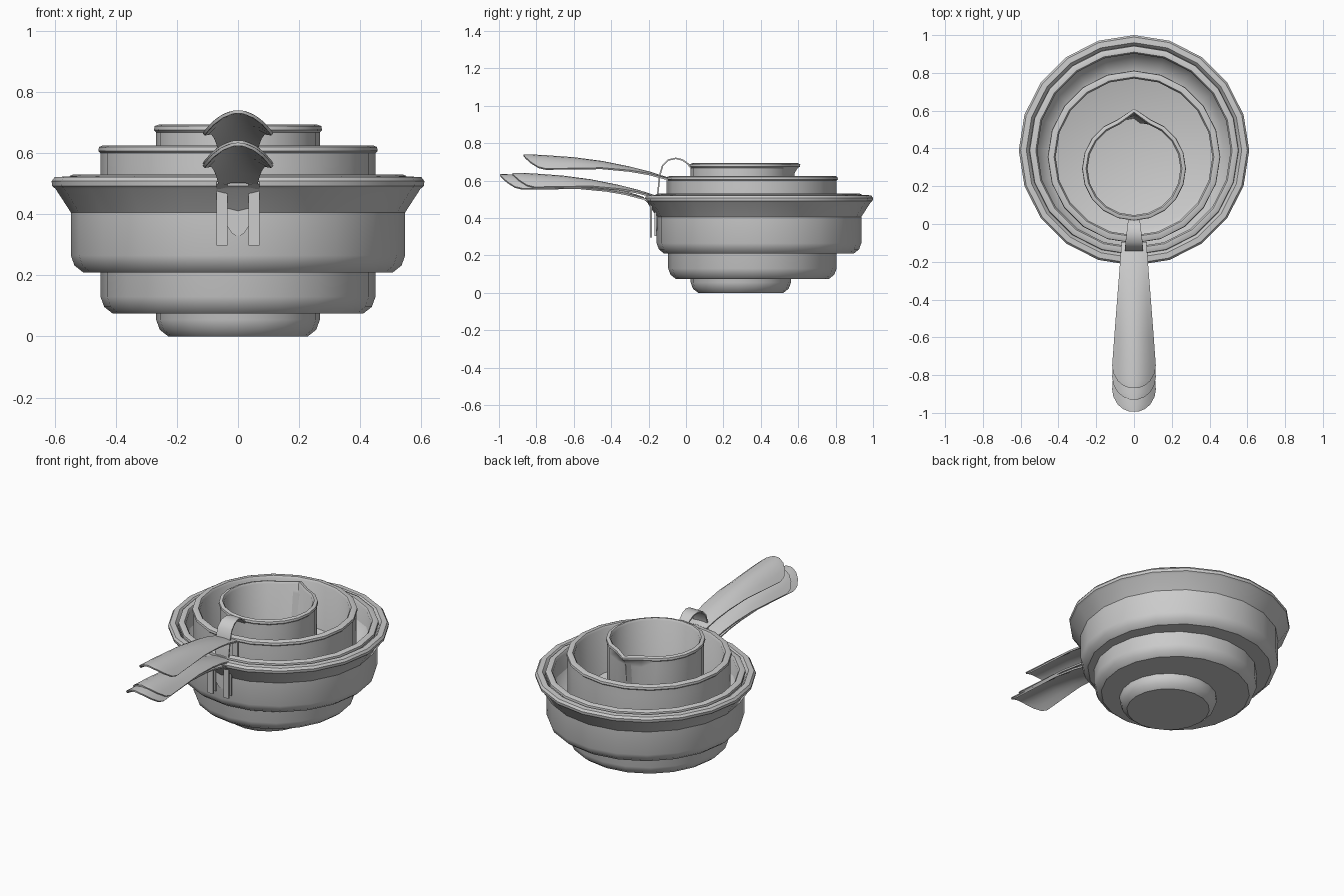
import bpy, bmesh, math

if "Cube" in bpy.data.objects:
    bpy.data.objects.remove(bpy.data.objects["Cube"])

SIDES = 20


def finish(name, bm, angle=35, thick=0):
    bmesh.ops.recalc_face_normals(bm, faces=bm.faces)
    me = bpy.data.meshes.new(name)
    bm.to_mesh(me)
    bm.free()
    ob = bpy.data.objects.new(name, me)
    bpy.context.collection.objects.link(ob)
    bpy.ops.object.select_all(action='DESELECT')
    ob.select_set(True)
    bpy.context.view_layer.objects.active = ob
    if thick:
        m = ob.modifiers.new("thickness", 'SOLIDIFY')
        m.thickness = thick
        m.offset = 0
        bpy.ops.object.modifier_apply(modifier=m.name)
    bpy.ops.object.shade_smooth_by_angle(angle=math.radians(angle))
    return ob


def lathe(name, cy, profile, spout=None):
    """Closed cup wall: profile runs from outer bottom over the rim to inner floor."""
    bm = bmesh.new()
    rings = []
    for r, z in profile:
        ring = []
        for i in range(SIDES):
            a = math.pi / 2 + 2 * math.pi * i / SIDES
            k = r
            if spout and i == 0 and z > spout[0]:
                k += spout[1] * min(1, (z - spout[0]) / spout[2])
            ring.append(bm.verts.new((k * math.cos(a), cy + k * math.sin(a), z)))
        rings.append(ring)
    for a, b in zip(rings, rings[1:]):
        for i in range(SIDES):
            j = (i + 1) % SIDES
            bm.faces.new((a[i], a[j], b[j], b[i]))
    bm.faces.new(rings[0])
    bm.faces.new(rings[-1])
    return finish(name, bm)


def cup(name, cy, r, z0, z1, wall, spout=None):
    """Straight cup with rounded foot and rolled lip."""
    inner = r - wall
    return lathe(name, cy, [
        (r - 0.04, z0), (r - 0.012, z0 + 0.022), (r, z0 + 0.055),
        (r, z1 - 0.065), (r, z1 - 0.025),
        (r + 0.007, z1 - 0.018), (r + 0.005, z1 - 0.005), (r - 0.008, z1),
        (inner + 0.008, z1), (inner, z1 - 0.012),
        (inner, z0 + 0.07), (inner - 0.012, z0 + 0.035), (inner - 0.04, z0 + 0.015)],
        spout)


def sheet(bm, rows):
    grid = [[bm.verts.new(p) for p in row] for row in rows]
    for a, b in zip(grid, grid[1:]):
        for i in range(len(a) - 1):
            bm.faces.new((a[i], a[i + 1], b[i + 1], b[i]))


def handle(name, dy, dz, prong_y):
    """Arched tapering blade with round tip and two prongs on the cup wall."""
    path = [(-0.10, 0.613), (-0.2, 0.645), (-0.3, 0.67), (-0.45, 0.70), (-0.6, 0.72),
            (-0.75, 0.731), (-0.79, 0.733), (-0.83, 0.735), (-0.855, 0.735), (-0.868, 0.735)]
    bm = bmesh.new()
    rows = []
    for y, z in path:
        t = min(1, (-y - 0.10) / 0.65)
        w = 0.065 + 0.047 * t
        if y < -0.75:
            w *= math.sqrt(1 - ((-y - 0.75) / 0.12) ** 2)
        drop = 0.015 + 0.055 * min(1, t * 1.3)
        rows.append([(w * s, y + dy, z + dz - drop * (w * s / 0.112) ** 2)
                     for s in (-1, -.75, -.5, -.25, 0, .25, .5, .75, 1)])
    sheet(bm, rows)
    y, z = path[0][0] + dy, path[0][1] + dz
    for s in (-1, 1):
        sheet(bm, [[(s * x, py, pz) for x in (0.035, 0.07)] for py, pz in
                   ((y, z - 0.004), (prong_y, z - 0.025), (prong_y, z - 0.21))])
    return finish(name, bm, 40, 0.01)


# Four nested cups, deepest and narrowest in the middle
cup("small_cup", 0.293, 0.268, 0.0, 0.693, 0.022, spout=(0.61, 0.045, 0.07))
cup("medium_cup", 0.355, 0.45, 0.075, 0.625, 0.035)
cup("large_cup", 0.39, 0.547, 0.21, 0.53, 0.035)

# Shallow flared pan
lathe("flared_pan", 0.39, [
    (0.41, 0.32), (0.49, 0.345), (0.54, 0.395), (0.597, 0.483), (0.608, 0.492),
    (0.61, 0.508), (0.60, 0.521), (0.57, 0.523), (0.56, 0.512),
    (0.515, 0.42), (0.48, 0.37), (0.42, 0.338)])

# Stacked handles
handle("medium_cup_handle", 0, 0, -0.1)
handle("large_cup_handle", -0.06, -0.098, -0.163)
handle("flared_pan_handle", -0.125, -0.106, -0.187)

# Curled hook of the small cup, with rounded lower end
bm = bmesh.new()
hook = [(0.028, 0.665, .03), (0.01, 0.69, .032), (-0.02, 0.711, .036), (-0.055, 0.719, .04),
        (-0.095, 0.71, .045), (-0.125, 0.68, .047), (-0.14, 0.63, .047), (-0.15, 0.54, .045),
        (-0.156, 0.45, .04), (-0.157, 0.36, .035), (-0.157, 0.34, .022), (-0.157, 0.33, .008)]
sheet(bm, [[(-w, y, z), (0, y, z), (w, y, z)] for y, z, w in hook])
finish("small_cup_hook", bm, 45, 0.008)
